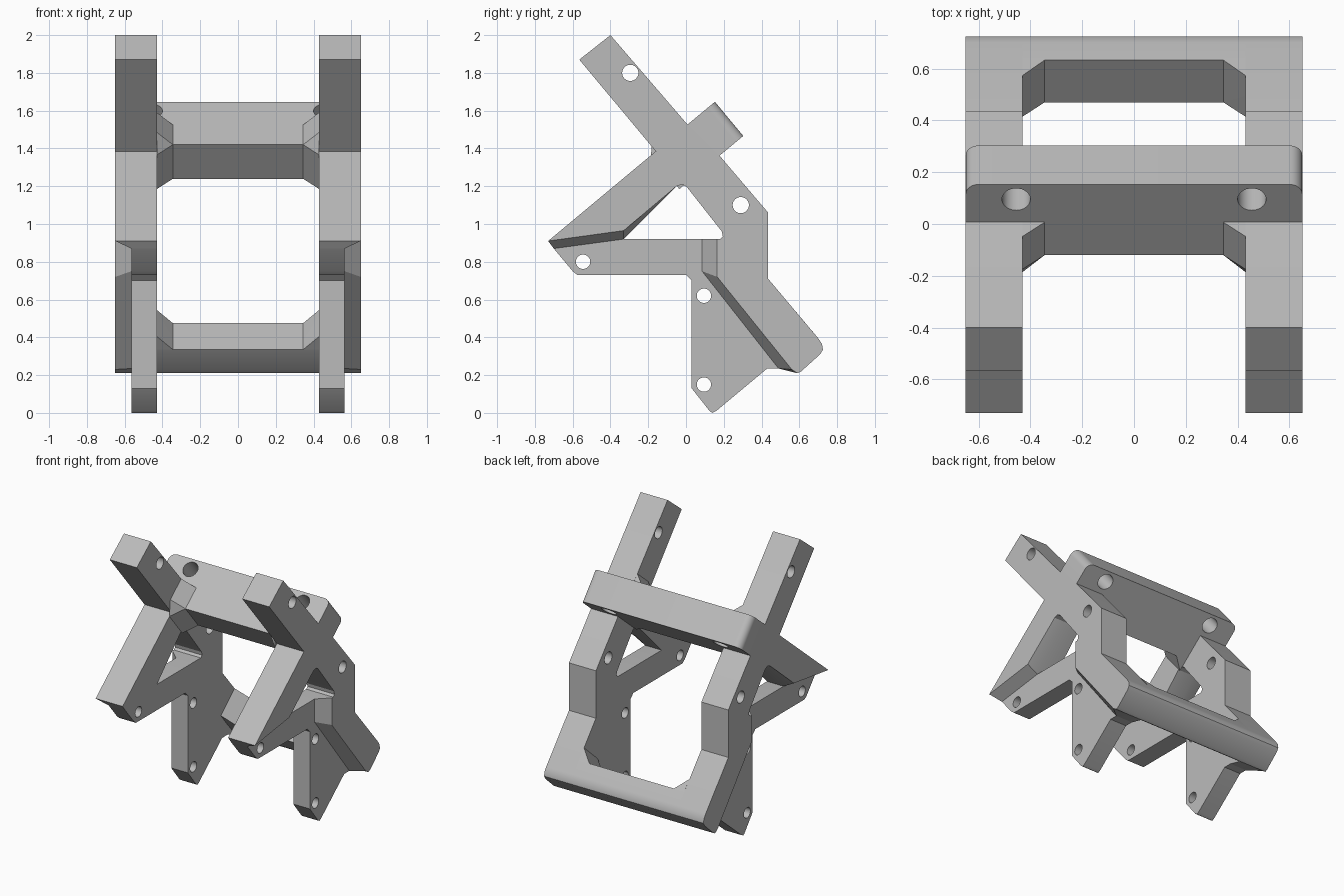
import bpy, bmesh, math
from mathutils import Vector, Matrix

if "Cube" in bpy.data.objects:
    bpy.data.objects.remove(bpy.data.objects["Cube"])

grey = bpy.data.materials.new("plain_grey")
grey.use_nodes = True
grey.diffuse_color = (0.5, 0.5, 0.5, 1)
grey.node_tree.nodes["Principled BSDF"].inputs["Base Color"].default_value = (0.5, 0.5, 0.5, 1)

INNER, STEP, OUTER, GUSSET = 0.43, 0.565, 0.65, 0.345

# Tilted frame of the upper bar: s runs up and back, t is its upper normal
ORIGIN = Vector((0, -0.12, 1.42))
S = Vector((0, 0.77, 0.64)).normalized()
T = Vector((0, -S.z, S.y))


def tilted(x, s, t):
    return ORIGIN + Vector((x, 0, 0)) + S * s + T * t


def finish(name, bm):
    bmesh.ops.remove_doubles(bm, verts=bm.verts, dist=0.0005)
    bmesh.ops.recalc_face_normals(bm, faces=bm.faces)
    mesh = bpy.data.meshes.new(name)
    bm.to_mesh(mesh)
    bm.free()
    mesh.materials.append(grey)
    obj = bpy.data.objects.new(name, mesh)
    bpy.context.collection.objects.link(obj)
    return obj


def loft(name, rings):
    """Solid through matching rings of points, capped at both ends."""
    bm = bmesh.new()
    loops = [[bm.verts.new(p) for p in ring] for ring in rings]
    count = len(loops[0])
    for a, b in zip(loops, loops[1:]):
        for i in range(count):
            j = (i + 1) % count
            bm.faces.new((a[i], a[j], b[j], b[i]))
    bm.faces.new(loops[0])
    bm.faces.new(loops[-1])
    return finish(name, bm)


def prism(name, outline, x0, x1):
    return loft(name, [[(x, y, z) for y, z in outline] for x in (x0, x1)])


def hull(name, points):
    bm = bmesh.new()
    for p in points:
        bm.verts.new(p)
    out = bmesh.ops.convex_hull(bm, input=bm.verts)
    unused = {v for v in out["geom_interior"] + out["geom_unused"]
              if isinstance(v, bmesh.types.BMVert)}
    bmesh.ops.delete(bm, geom=list(unused), context="VERTS")
    return finish(name, bm)


def drill(obj, centre, axis, radius):
    bm = bmesh.new()
    turn = Vector((0, 0, 1)).rotation_difference(axis).to_matrix().to_4x4()
    bmesh.ops.create_cone(bm, cap_ends=True, segments=32, radius1=radius, radius2=radius,
                          depth=1.0, matrix=Matrix.Translation(centre) @ turn)
    cutter = finish("drill_cutter", bm)
    cutter.hide_render = True
    mod = obj.modifiers.new("hole", "BOOLEAN")
    mod.operation, mod.solver, mod.object = "DIFFERENCE", "EXACT", cutter
    bake(obj)
    bpy.data.objects.remove(cutter)


def bake(obj):
    graph = bpy.context.evaluated_depsgraph_get()
    mesh = bpy.data.meshes.new_from_object(obj.evaluated_get(graph))
    obj.modifiers.clear()
    obj.data = mesh


def mirror(obj):
    obj.modifiers.new("mirror", "MIRROR").use_mirror_merge = False
    bake(obj)


# Thick crossed arms and leg; points with four numbers flare to a second spot at the step
thick = [(-0.40, 2.0), (-0.565, 1.87), (-0.16, 1.385), (-0.73, 0.91),
         (-0.73, 0.91, -0.70, 0.87), (-0.33, 0.965, -0.33, 0.92),
         (-0.05, 1.2), (-0.02, 1.21), (0.005, 1.195),
         (0.19, 0.96), (0.195, 0.935), (0.18, 0.92),
         (0.165, 0.92, 0.085, 0.92), (0.165, 0.72, 0.085, 0.75), (0.56, 0.23, 0.49, 0.235),
         (0.59, 0.21), (0.61, 0.22), (0.71, 0.31), (0.725, 0.335), (0.72, 0.365), (0.70, 0.395),
         (0.435, 0.71), (0.435, 1.06), (0.175, 1.365), (0.005, 1.53)]
arms = loft("side_arms", [[(OUTER, *p[:2]) for p in thick],
                          [(STEP, *p[-2:]) for p in thick],
                          [(INNER, *p[-2:]) for p in thick]])
for y, z in [(-0.295, 1.8), (0.29, 1.1)]:
    drill(arms, (0.5, y, z), Vector((1, 0, 0)), 0.043)

# Thin lower brackets
thin = [(-0.70, 0.87), (-0.60, 0.75), (-0.575, 0.73), (0.0, 0.73), (0.03, 0.70), (0.03, 0.13),
        (0.125, 0.01), (0.14, 0.0), (0.16, 0.01), (0.43, 0.235), (0.50, 0.235),
        (0.3, 0.6), (0.2, 0.85), (0.185, 0.92), (-0.33, 0.92)]
brackets = prism("lower_brackets", thin, INNER, STEP)
for y, z in [(-0.545, 0.8), (0.095, 0.62), (0.095, 0.15)]:
    drill(brackets, (0.5, y, z), Vector((1, 0, 0)), 0.038)

# Upper crossbar, wide behind the arms with rounded corners
NECK, END, DEPTH, R = 0.165, 0.355, -0.235, 0.05
half = [(INNER, 0), (INNER, NECK), (OUTER, NECK)]
for i in range(9):
    a = math.radians(90 * i / 8)
    half.append((OUTER - R + R * math.cos(a), END - R + R * math.sin(a)))
plan = half + [(-x, s) for x, s in reversed(half)]
upper_bar = loft("upper_crossbar", [[tilted(x, s, t) for x, s in plan] for t in (0, DEPTH)])
for side in (1, -1):
    drill(upper_bar, tilted(side * 0.455, 0.28, DEPTH / 2), T, 0.055)

# Lower crossbar with a rounded back edge
bar = [(0.633, 0.475), (0.47, 0.335), (0.56, 0.23)] + thick[15:21]
lower_bar = prism("lower_crossbar", bar, -INNER, INNER)

# Corner gussets between bars and arms
G = 0.085
upper_gussets = hull("upper_gussets",
                     [tilted(GUSSET, s, t) for s, t in [(0, 0), (NECK, 0), (0, DEPTH)]] +
                     [tilted(INNER, s, t) for s, t in [(0, G), (NECK, G), (-G, 0), (-G, DEPTH),
                                                       (NECK, 0), (0, DEPTH)]])
lower_gussets = hull("lower_gussets",
                     [(x, y, z) for x in (GUSSET, INNER) for y, z in bar[:2]] +
                     [(INNER, 0.574, 0.545), (INNER, 0.415, 0.405)])

for obj in (arms, brackets, upper_gussets, lower_gussets):
    mirror(obj)

# Smooth only the rounded edges and holes
bpy.ops.object.select_all(action="DESELECT")
for obj in (arms, brackets, upper_bar, lower_bar, upper_gussets, lower_gussets):
    obj.select_set(True)
    bpy.context.view_layer.objects.active = obj
bpy.ops.object.shade_smooth_by_angle(angle=math.radians(25))
